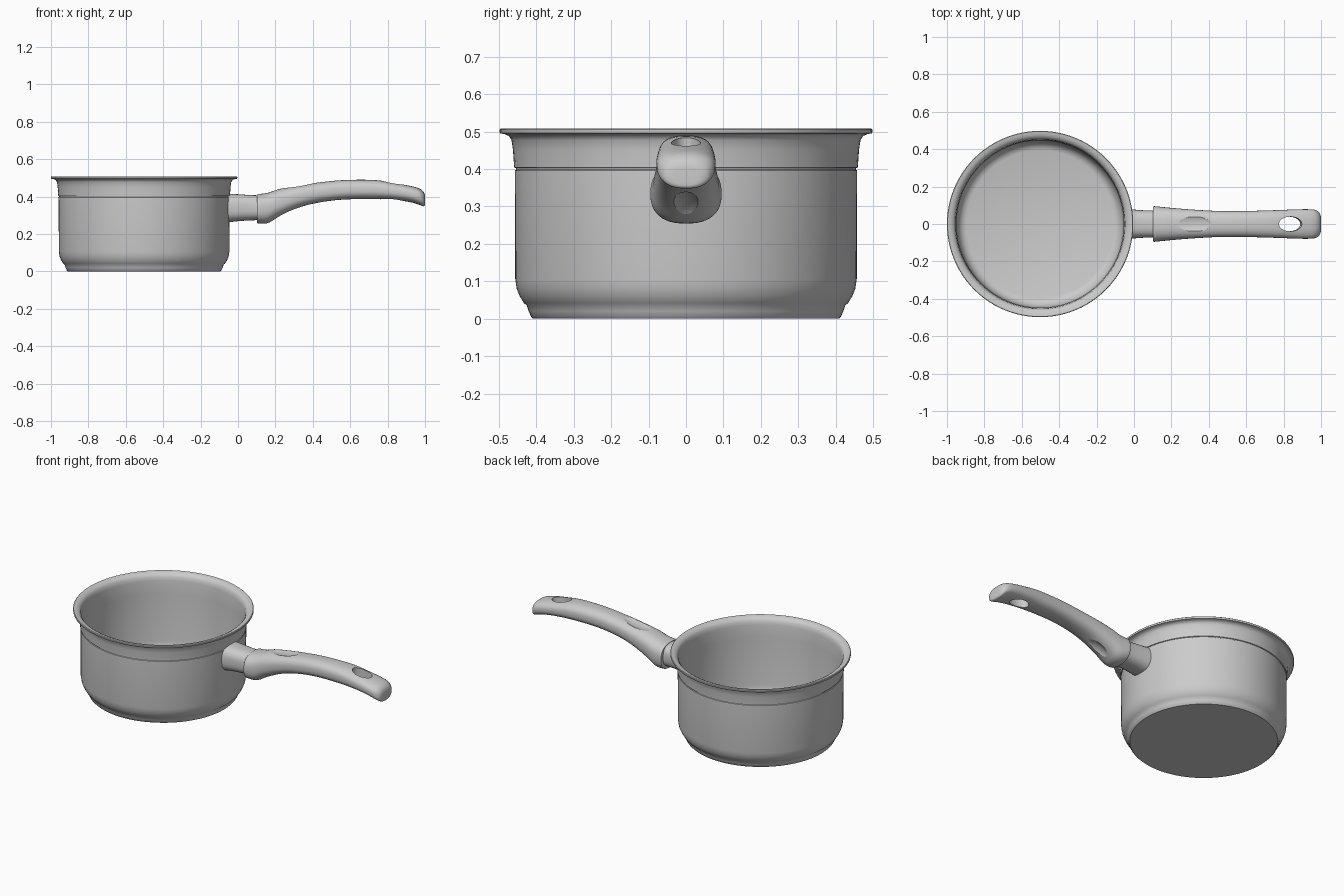
import bpy, bmesh, math
from mathutils import Vector

cube = bpy.data.objects.get("Cube")
if cube:
    bpy.data.objects.remove(cube, do_unlink=True)

steel = bpy.data.materials.new("satin_grey")
steel.use_nodes = True
steel.diffuse_color = (0.6, 0.6, 0.6, 1)
steel.node_tree.nodes["Principled BSDF"].inputs["Base Color"].default_value = (0.6, 0.6, 0.6, 1)

POT_X = -0.502


def finish(bm, name, angle=35):
    bmesh.ops.recalc_face_normals(bm, faces=bm.faces)
    mesh = bpy.data.meshes.new(name)
    bm.to_mesh(mesh)
    bm.free()
    mesh.materials.append(steel)
    obj = bpy.data.objects.new(name, mesh)
    bpy.context.collection.objects.link(obj)
    smooth(obj, angle)
    return obj


def smooth(obj, angle):
    bpy.ops.object.select_all(action='DESELECT')
    obj.select_set(True)
    bpy.context.view_layer.objects.active = obj
    bpy.ops.object.shade_smooth_by_angle(angle=math.radians(angle))


def bridge(bm, rings):
    for a, b in zip(rings, rings[1:]):
        n = len(a)
        for i in range(n):
            j = (i + 1) % n
            bm.faces.new((a[i], a[j], b[j], b[i]))


def lathe(name, profile, segments=96):
    """Closed round solid from (radius, height) points, capped at both ends."""
    bm = bmesh.new()
    rings = []
    for r, z in profile:
        rings.append([bm.verts.new((POT_X + r * math.cos(math.tau * i / segments),
                                    r * math.sin(math.tau * i / segments), z))
                      for i in range(segments)])
    bridge(bm, rings)
    bm.faces.new(rings[0])
    bm.faces.new(rings[-1])
    return finish(bm, name)


def spline(rows, steps):
    """Smooth curve through rows of section values."""
    pts = [Vector(r) for r in rows]
    out = []
    for i in range(len(pts) - 1):
        p0, p1, p2, p3 = (pts[max(i - 1, 0)], pts[i], pts[i + 1], pts[min(i + 2, len(pts) - 1)])
        for s in range(steps):
            t = s / steps
            out.append(0.5 * (2 * p1 + (p2 - p0) * t + (2 * p0 - 5 * p1 + 4 * p2 - p3) * t * t
                              + (3 * p1 - p0 - 3 * p2 + p3) * t ** 3))
    return out + [pts[-1]]


def loft(name, sections, power, segments=48):
    """Loft along x from (x, top, bottom, half width) rounded sections."""
    bm = bmesh.new()
    rings = []
    for x, top, bottom, half in sections:
        mid, tall = (top + bottom) / 2, (top - bottom) / 2
        ring = []
        for i in range(segments):
            c, s = math.cos(math.tau * i / segments), math.sin(math.tau * i / segments)
            y = math.copysign(abs(c) ** (2 / power), c) * half
            z = math.copysign(abs(s) ** (2 / power), s) * tall
            ring.append(bm.verts.new((x, y, mid + z)))
        rings.append(ring)
    bridge(bm, rings)
    bm.faces.new(rings[0])
    bm.faces.new(rings[-1])
    return finish(bm, name)


def cut(target, cutter):
    cutter.hide_render = True
    mod = target.modifiers.new("cut", 'BOOLEAN')
    mod.object = cutter
    mod.solver = 'EXACT'
    bpy.ops.object.select_all(action='DESELECT')
    target.select_set(True)
    bpy.context.view_layer.objects.active = target
    bpy.ops.object.modifier_apply(modifier=mod.name)
    bpy.data.objects.remove(cutter, do_unlink=True)


def ellipsoid(center, size, tilt):
    bpy.ops.mesh.primitive_uv_sphere_add(segments=48, ring_count=24, location=center,
                                         rotation=(0, tilt, 0))
    obj = bpy.context.object
    obj.scale = size
    obj.data.materials.append(steel)
    return obj


# Pan body: outside from the base up, over the flared rim, then down the inside
lathe("pan_body", [
    (0.408, 0.0), (0.414, 0.006), (0.42, 0.02), (0.425, 0.035), (0.433, 0.042),
    (0.444, 0.06), (0.452, 0.08), (0.456, 0.105), (0.457, 0.396), (0.454, 0.398),
    (0.454, 0.402), (0.459, 0.404), (0.462, 0.45), (0.466, 0.477), (0.473, 0.488),
    (0.484, 0.493), (0.496, 0.495), (0.498, 0.499), (0.498, 0.505), (0.495, 0.508),
    (0.478, 0.506), (0.464, 0.499), (0.455, 0.487), (0.451, 0.465), (0.447, 0.39),
    (0.446, 0.1), (0.441, 0.073), (0.43, 0.05), (0.414, 0.036), (0.395, 0.03)])

# Socket joining the pan and the handle
loft("handle_socket", spline([
    (-0.053, 0.415, 0.262, 0.082), (0.0, 0.412, 0.268, 0.077),
    (0.06, 0.408, 0.272, 0.073), (0.12, 0.406, 0.274, 0.073)], 6), 2.7)

# Arched grip
grip = loft("handle_grip", spline([
    (0.103, 0.405, 0.262, 0.088), (0.108, 0.412, 0.256, 0.095), (0.16, 0.42, 0.258, 0.09),
    (0.225, 0.441, 0.295, 0.084), (0.33, 0.46, 0.342, 0.076), (0.44, 0.476, 0.369, 0.07),
    (0.57, 0.488, 0.384, 0.069), (0.73, 0.488, 0.386, 0.073), (0.84, 0.472, 0.381, 0.077),
    (0.92, 0.457, 0.37, 0.079), (0.965, 0.445, 0.357, 0.076), (0.988, 0.43, 0.348, 0.064),
    (0.998, 0.412, 0.352, 0.045), (1.0, 0.395, 0.362, 0.02)], 6), 2.5)

# Thumb dent above, finger dent below, hanging hole near the tip
cut(grip, ellipsoid((0.31, 0, 0.487), (0.13, 0.068, 0.042), -0.13))
cut(grip, ellipsoid((0.27, 0, 0.285), (0.09, 0.052, 0.04), -0.45))
bpy.ops.mesh.primitive_cylinder_add(vertices=48, radius=1, depth=0.4, location=(0.832, 0, 0.43),
                                    rotation=(0, 0.1, 0))
hole = bpy.context.object
hole.scale = (0.062, 0.039, 1)
hole.data.materials.append(steel)
cut(grip, hole)
smooth(grip, 35)
